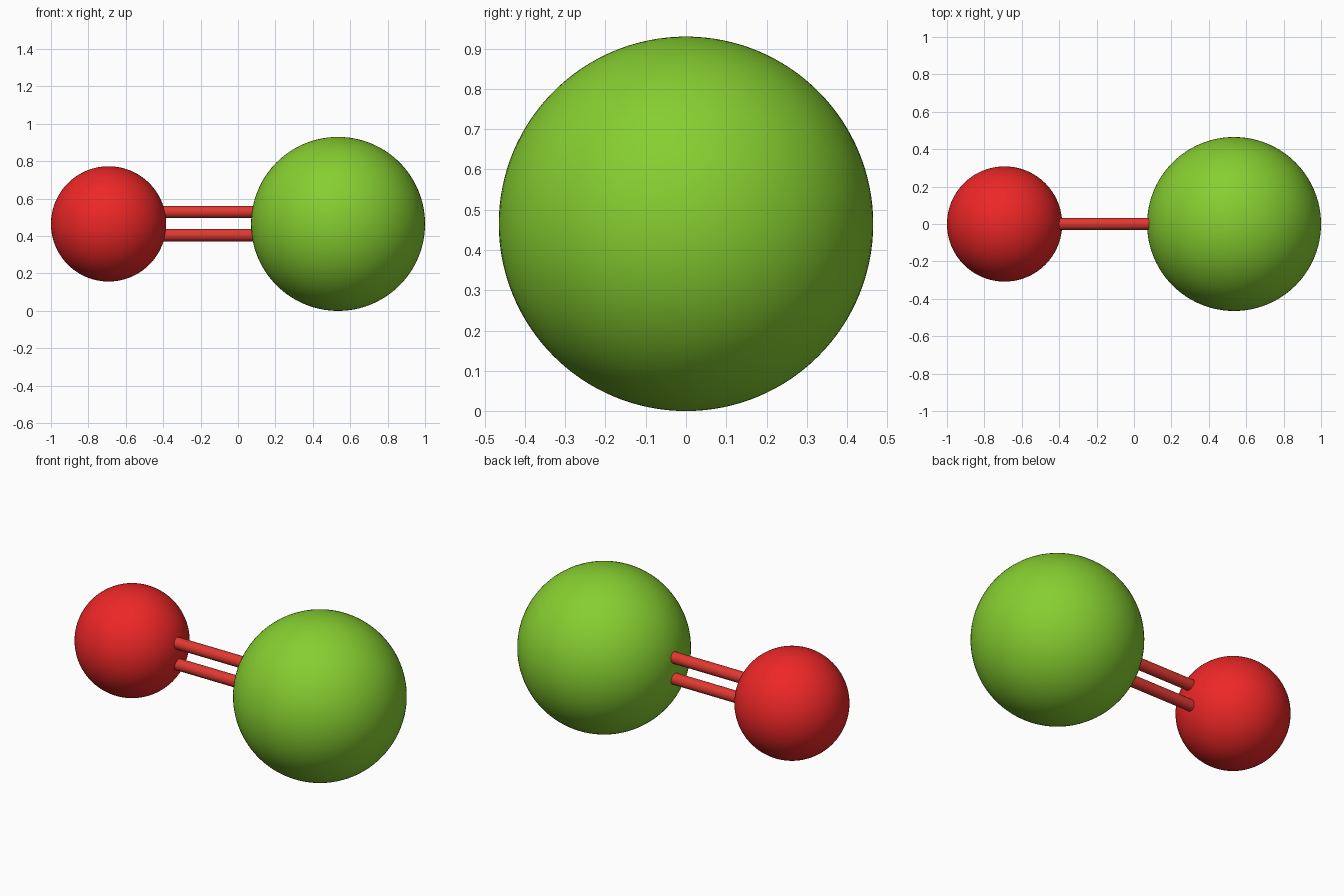
import bpy
from math import pi

if "Cube" in bpy.data.objects:
    bpy.data.objects.remove(bpy.data.objects["Cube"])

MID_Z = 0.465


def material(name, rgb):
    m = bpy.data.materials.new(name)
    m.diffuse_color = (*rgb, 1)
    m.use_nodes = True
    m.node_tree.nodes["Principled BSDF"].inputs["Base Color"].default_value = m.diffuse_color
    return m


def finish(name, mat):
    ob = bpy.context.object
    ob.name = name
    ob.data.materials.append(mat)
    bpy.ops.object.shade_smooth_by_angle()


def ball(name, x, radius, mat):
    bpy.ops.mesh.primitive_uv_sphere_add(segments=96, ring_count=64, radius=radius,
                                         location=(x, 0, MID_Z))
    finish(name, mat)


def rod(name, x0, x1, z, mat):
    bpy.ops.mesh.primitive_cylinder_add(vertices=32, radius=0.033, depth=x1 - x0,
                                        location=((x0 + x1) / 2, 0, z),
                                        rotation=(0, pi / 2, 0))
    finish(name, mat)


red = material("red", (0.85, 0.02, 0.02))
green = material("green", (0.24, 0.62, 0.03))
rod_red = material("rod_red", (0.75, 0.04, 0.03))

# The two atoms
ball("small_atom", -0.692, 0.308, red)
ball("large_atom", 0.535, 0.465, green)

# Double bond, ends sunk just inside the atoms
for name, side in (("upper_bond", 1), ("lower_bond", -1)):
    rod(name, -0.42, 0.10, MID_Z + 0.002 + side * 0.062, rod_red)
